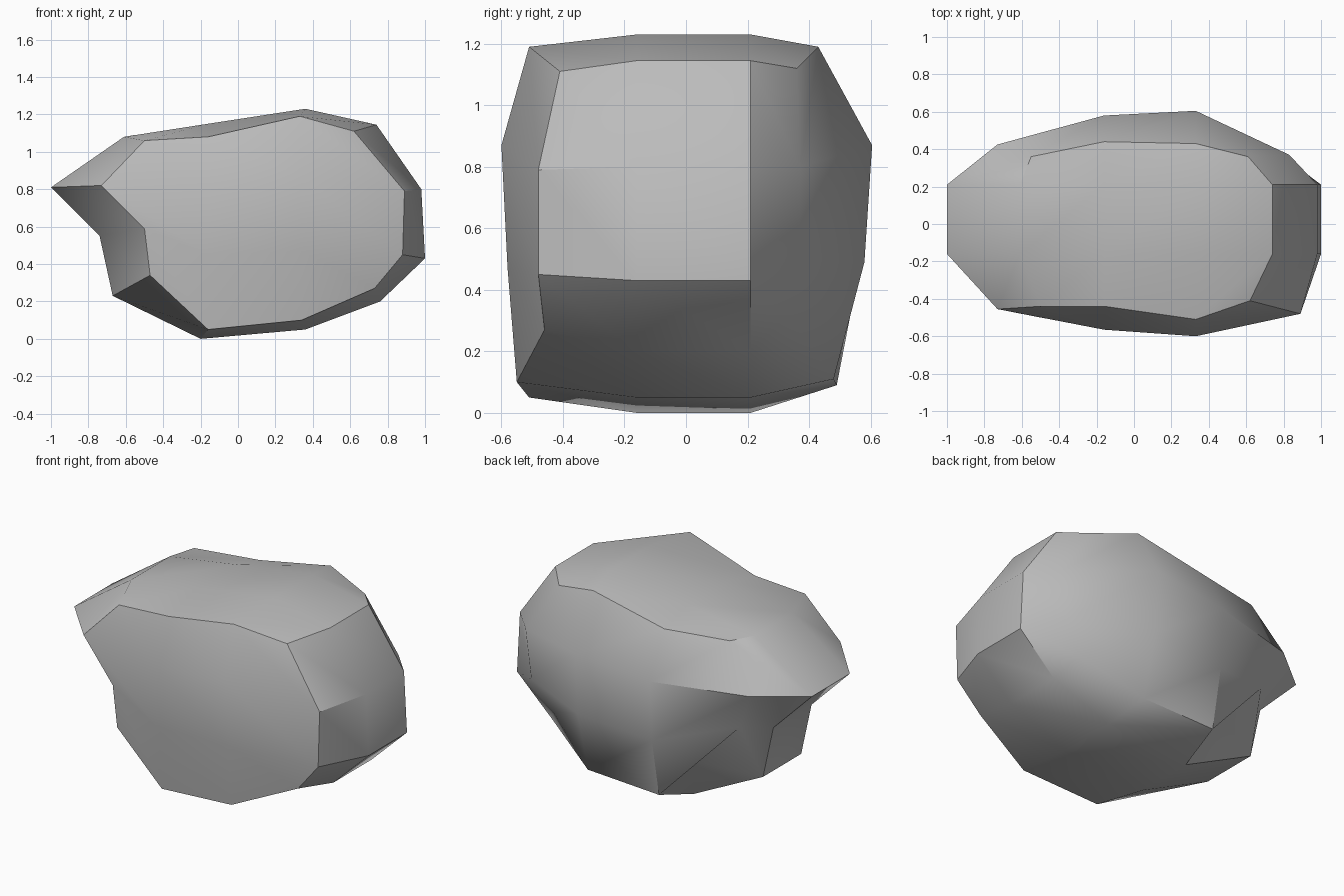
import bpy
import bmesh
import math

default_cube = bpy.data.objects.get("Cube")
if default_cube:
    bpy.data.objects.remove(default_cube, do_unlink=True)


def make_material(name, colour):
    material = bpy.data.materials.new(name)
    material.use_nodes = True
    material.diffuse_color = colour
    shader = material.node_tree.nodes["Principled BSDF"]
    shader.inputs["Base Color"].default_value = colour
    return material


def add_ring(bm, profile, depths):
    """Add one outline of the boulder, given as x-z points and their y depths."""
    return [bm.verts.new((x, y, z)) for (x, z), y in zip(profile, depths)]


def bridge(bm, first, second):
    """Join two outlines with a band of quads."""
    count = len(first)
    for i in range(count):
        j = (i + 1) % count
        bm.faces.new((first[i], first[j], second[j], second[i]))


def close_side(bm, ring, inner_points):
    """Fill a twelve-point outline with a bulging three by three patch."""
    inner = [bm.verts.new(point) for point in inner_points]
    rows = [
        ring[0:4],
        [ring[11], inner[0], inner[1], ring[4]],
        [ring[10], inner[2], inner[3], ring[5]],
        [ring[9], ring[8], ring[7], ring[6]],
    ]
    for upper, lower in zip(rows, rows[1:]):
        for i in range(3):
            bm.faces.new((upper[i], upper[i + 1], lower[i + 1], lower[i]))


# Outlines run along the top, down the blunt end, back below and up the beak
middle_profile = [
    (-.61, 1.08), (-.16, 1.15), (.36, 1.23), (.74, 1.145), (.98, .8), (1, .43),
    (.76, .2), (.36, .05), (-.2, 0), (-.67, .23), (-.74, .55), (-1, .81),
]
front_profile = [
    (-.5, 1.06), (-.16, 1.08), (.33, 1.19), (.62, 1.11), (.89, .79), (.88, .45),
    (.73, .27), (.34, .1), (-.16, .05), (-.47, .34), (-.5, .59), (-.73, .82),
]
back_profile = [
    (-.55, 1.09), (-.16, 1.09), (.33, 1.19), (.61, 1.12), (.83, .8), (.79, .5),
    (.67, .32), (.33, .11), (-.16, .09), (-.31, .29), (-.62, .58), (-.73, .82),
]
front_depths = [-.44, -.44, -.51, -.41, -.48, -.48, -.46, -.55, -.51, -.5, -.5, -.455]
back_depths = [.36, .44, .43, .36, .37, .37, .33, .48, .49, .37, .36, .425]

# Boulder surface
bm = bmesh.new()
rings = [
    add_ring(bm, front_profile, front_depths),
    add_ring(bm, middle_profile, [-.16] * len(middle_profile)),
    add_ring(bm, middle_profile, [.21] * len(middle_profile)),
    add_ring(bm, back_profile, back_depths),
]
for first, second in zip(rings, rings[1:]):
    bridge(bm, first, second)
close_side(bm, rings[0], [
    (-.16, -.565, .82), (.33, -.6, .87), (-.16, -.56, .45), (.34, -.58, .47)])
close_side(bm, rings[-1], [
    (-.16, .58, .82), (.33, .605, .87), (-.16, .56, .45), (.33, .58, .49)])
bmesh.ops.recalc_face_normals(bm, faces=bm.faces[:])

mesh = bpy.data.meshes.new("boulder")
bm.to_mesh(mesh)
bm.free()
boulder = bpy.data.objects.new("boulder", mesh)
bpy.context.collection.objects.link(boulder)
mesh.materials.append(make_material("stone grey", (.5, .5, .5, 1)))

# Soft faces with crisp ridges
bpy.ops.object.select_all(action="DESELECT")
boulder.select_set(True)
bpy.context.view_layer.objects.active = boulder
bpy.ops.object.shade_smooth_by_angle(angle=math.radians(35))
